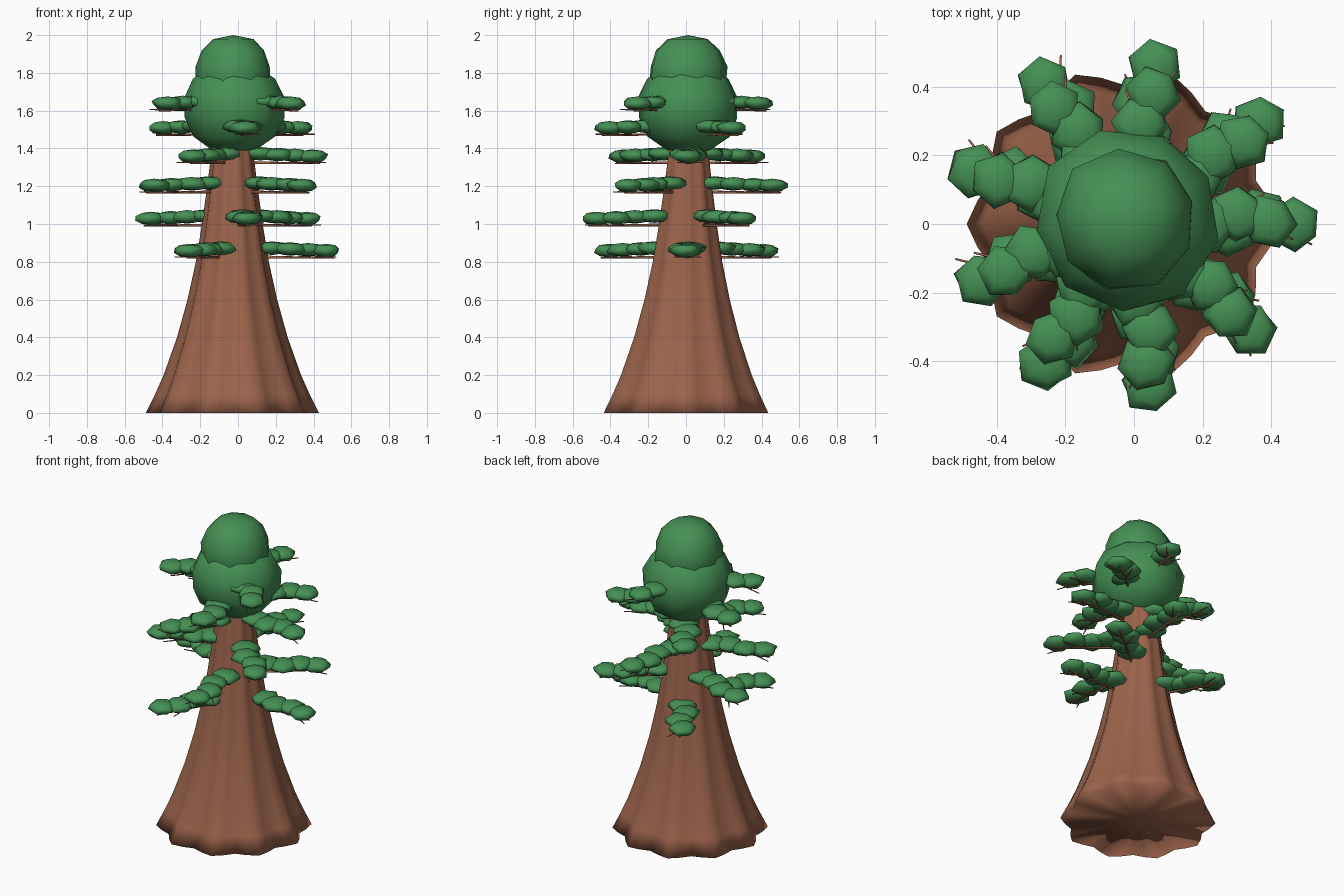
import bpy, bmesh, math, random
from mathutils import Vector, Matrix

if "Cube" in bpy.data.objects:
    bpy.data.objects.remove(bpy.data.objects["Cube"])

random.seed(4)


def material(name, col):
    m = bpy.data.materials.new(name)
    m.diffuse_color = (*col, 1)
    m.use_nodes = True
    m.node_tree.nodes["Principled BSDF"].inputs["Base Color"].default_value = m.diffuse_color
    return m


BARK = material("bark", (0.33, 0.125, 0.07))
LEAF = material("needles", (0.06, 0.28, 0.09))


def finish(bm, name, mat):
    bmesh.ops.recalc_face_normals(bm, faces=bm.faces)
    me = bpy.data.meshes.new(name)
    for f in bm.faces:
        f.smooth = True
    bm.to_mesh(me)
    bm.free()
    me.materials.append(mat)
    ob = bpy.data.objects.new(name, me)
    bpy.context.collection.objects.link(ob)
    return ob


def blob(bm, centre, size, turn, segs, rings, jitter, boxy=1.0):
    """Lumpy low-poly ellipsoid, jittered sideways only; boxy < 1 fills out the shoulders."""
    vs = bmesh.ops.create_uvsphere(bm, u_segments=segs, v_segments=rings, radius=1)["verts"]
    rot = Matrix.Rotation(turn, 3, 'Z')
    for v in vs:
        r = math.hypot(v.co.x, v.co.y)
        k = 1 + random.uniform(-jitter, jitter)
        if r > .01:
            k *= r ** (boxy - 1)
        p = Vector((v.co.x * k * size[0], v.co.y * k * size[1], v.co.z * size[2]))
        v.co = rot @ p + Vector(centre)


def stick(bm, a, b, r1, r2):
    a, b = Vector(a), Vector(b)
    d = b - a
    m = Matrix.Translation((a + b) / 2) @ d.to_track_quat('Z', 'Y').to_matrix().to_4x4()
    bmesh.ops.create_cone(bm, cap_ends=True, segments=5, radius1=r1, radius2=r2,
                          depth=d.length, matrix=m)


# trunk: flared, with ten buttress lobes that fade upwards
profile = [(0, .432, .06), (.1, .386, .058), (.2, .345, .055), (.4, .279, .05),
           (.6, .226, .05), (.8, .184, .05), (1.0, .153, .05), (1.2, .127, .05),
           (1.4, .103, .05), (1.6, .078, .04)]
SEG = 40
bm = bmesh.new()
rows = []
for z, r, amp in profile:
    cx, cy = -.03, .01 * z
    row = []
    for i in range(SEG):
        a = math.tau * i / SEG
        k = r * (1 + amp * math.cos(10 * a))
        row.append(bm.verts.new((cx + k * math.cos(a), cy + k * math.sin(a), z)))
    rows.append(row)
for lo, hi in zip(rows, rows[1:]):
    for i in range(SEG):
        j = (i + 1) % SEG
        bm.faces.new((lo[i], lo[j], hi[j], hi[i]))
for row, z in ((rows[0], 0), (rows[-1], 1.6)):
    hub = bm.verts.new((-.03, .01 * z, z))
    for i in range(SEG):
        bm.faces.new((row[i], row[(i + 1) % SEG], hub))
finish(bm, "trunk", BARK)

# crown: two overlapping rounded masses
for name, c, s, t, box in (("crown_lower", (-.02, .015, 1.615), (.272, .277, .245), .3, .95),
                           ("crown_upper", (-.025, .012, 1.785), (.212, .21, .215), .1, .8)):
    bm = bmesh.new()
    blob(bm, c, s, t, 9, 7, .04, box)
    finish(bm, name, LEAF)

# tiers of three branches: stick height, angles, reach, trunk radius there
tiers = [(.825, (1, 120, 240), .55, .16), (.995, (40, 160, 278), .55, .14),
         (1.17, (83, 199, 320), .535, .12), (1.325, (3, 122, 237), .475, .10),
         (1.475, (38, 160, 278), .48, .09), (1.605, (82, 199, 320), .46, .08)]
for t, (z, angles, reach, r0) in enumerate(tiers):
    for n, deg in enumerate(angles):
        a = math.radians(deg)
        out = Vector((math.cos(a), math.sin(a), 0))
        side = Vector((-out.y, out.x, 0))
        base = Vector((-.01, 0, z))

        # main stick and forked side twigs
        bm = bmesh.new()
        stick(bm, base + out * (r0 - .06), base + out * (reach - .03) - Vector((0, 0, .005)),
              .009, .004)
        for s, f in ((1, .6), (-1, .76)):
            p = base + out * reach * f
            stick(bm, p, p + out * .11 + side * s * .07, .005, .003)
        finish(bm, f"branch_{t}_{n}", BARK)

        # flat needle clumps stepping along the stick
        bm = bmesh.new()
        count = 4
        start, end = r0 + .03, reach - .073
        for i in range(count):
            f = i / (count - 1)
            p = base + out * (start + (end - start) * f)
            p += side * ((-1) ** (i + n) * .012) + Vector((0, 0, .047 - .013 * f))
            w = .092 - .01 * f
            blob(bm, p, (w, w, .036), a + random.uniform(-.4, .4), 6, 5, .1, .85)
        finish(bm, f"foliage_{t}_{n}", LEAF)
